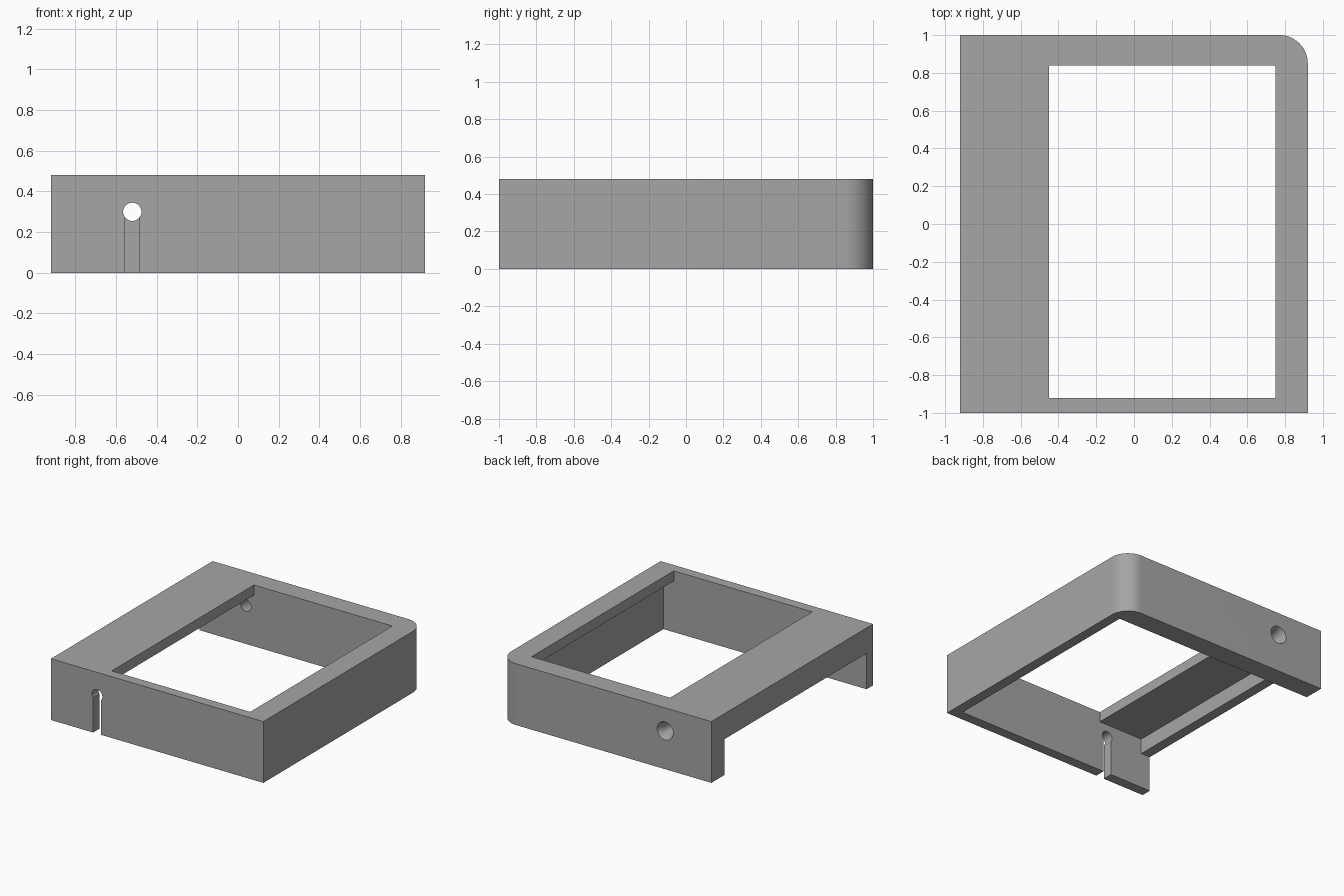
import bpy, bmesh, math

if "Cube" in bpy.data.objects:
    bpy.data.objects.remove(bpy.data.objects["Cube"])

grey = bpy.data.materials.new("mid grey")
grey.diffuse_color = (0.38, 0.38, 0.38, 1)
grey.use_nodes = True
grey.node_tree.nodes["Principled BSDF"].inputs["Base Color"].default_value = grey.diffuse_color


def make_object(name, bm):
    bmesh.ops.recalc_face_normals(bm, faces=bm.faces[:])
    mesh = bpy.data.meshes.new(name)
    bm.to_mesh(mesh)
    bm.free()
    mesh.materials.append(grey)
    ob = bpy.data.objects.new(name, mesh)
    bpy.context.collection.objects.link(ob)
    return ob


def prism(name, outline, z0, z1):
    bm = bmesh.new()
    face = bm.faces.new([bm.verts.new((x, y, z0)) for x, y in outline])
    top = bmesh.ops.extrude_face_region(bm, geom=[face])["geom"]
    bmesh.ops.translate(bm, vec=(0, 0, z1 - z0),
                        verts=[v for v in top if isinstance(v, bmesh.types.BMVert)])
    return make_object(name, bm)


def box(name, x0, x1, y0, y1, z0, z1):
    return prism(name, [(x0, y0), (x1, y0), (x1, y1), (x0, y1)], z0, z1)


def lathe_y(name, profile, x, z, n=32):
    """Solid of revolution about a line along y; profile is (y, radius)."""
    bm = bmesh.new()
    rings = [[bm.verts.new((x + r * math.cos(2 * math.pi * i / n), y,
                            z + r * math.sin(2 * math.pi * i / n)))
              for i in range(n)] for y, r in profile]
    for a, b in zip(rings, rings[1:]):
        for i in range(n):
            j = (i + 1) % n
            bm.faces.new((a[i], a[j], b[j], b[i]))
    bm.faces.new(rings[0])
    bm.faces.new(rings[-1])
    return make_object(name, bm)


# Outer block with one rounded back corner
R = 0.15
arc = [(0.92 - R + R * math.cos(a), 1 - R + R * math.sin(a))
       for a in (math.pi / 2 * i / 16 for i in range(17))]
frame = prism("frame", [(-0.92, -1), (0.92, -1)] + arc + [(-0.92, 1)], 0, 0.48)

HX, HZ = -0.52, 0.30
cutters = [
    # Hollow underside, leaving the walls and the top plate
    box("cavity_cutter", -0.84, 0.84, -0.92, 0.84, -0.2, 0.40),
    # Open left side below the edge rib
    box("side_opening_cutter", -1.1, -0.8, -0.92, 0.84, -0.2, 0.28),
    # Window through the top plate
    box("window_cutter", -0.45, 0.75, -0.92, 0.84, 0.2, 0.7),
    # Cable hole and slot in the front wall
    lathe_y("front_hole_cutter", [(-1.1, 0.045), (-0.85, 0.045)], HX, HZ),
    box("slot_cutter", HX - 0.035, HX + 0.035, -1.1, -0.85, -0.2, HZ),
    # Countersunk hole in the back wall
    lathe_y("back_hole_cutter",
            [(0.75, 0.045), (0.94, 0.045), (1.0, 0.07), (1.02, 0.078)], HX, HZ),
]
bpy.context.view_layer.objects.active = frame
frame.select_set(True)
for cutter in cutters:
    mod = frame.modifiers.new(cutter.name, "BOOLEAN")
    mod.operation = "DIFFERENCE"
    mod.solver = "EXACT"
    mod.object = cutter
    bpy.ops.object.modifier_apply(modifier=mod.name)
for cutter in cutters:
    bpy.data.objects.remove(cutter, do_unlink=True)

bpy.ops.object.select_all(action="DESELECT")
frame.select_set(True)
bpy.ops.object.shade_smooth_by_angle(angle=math.radians(25))
